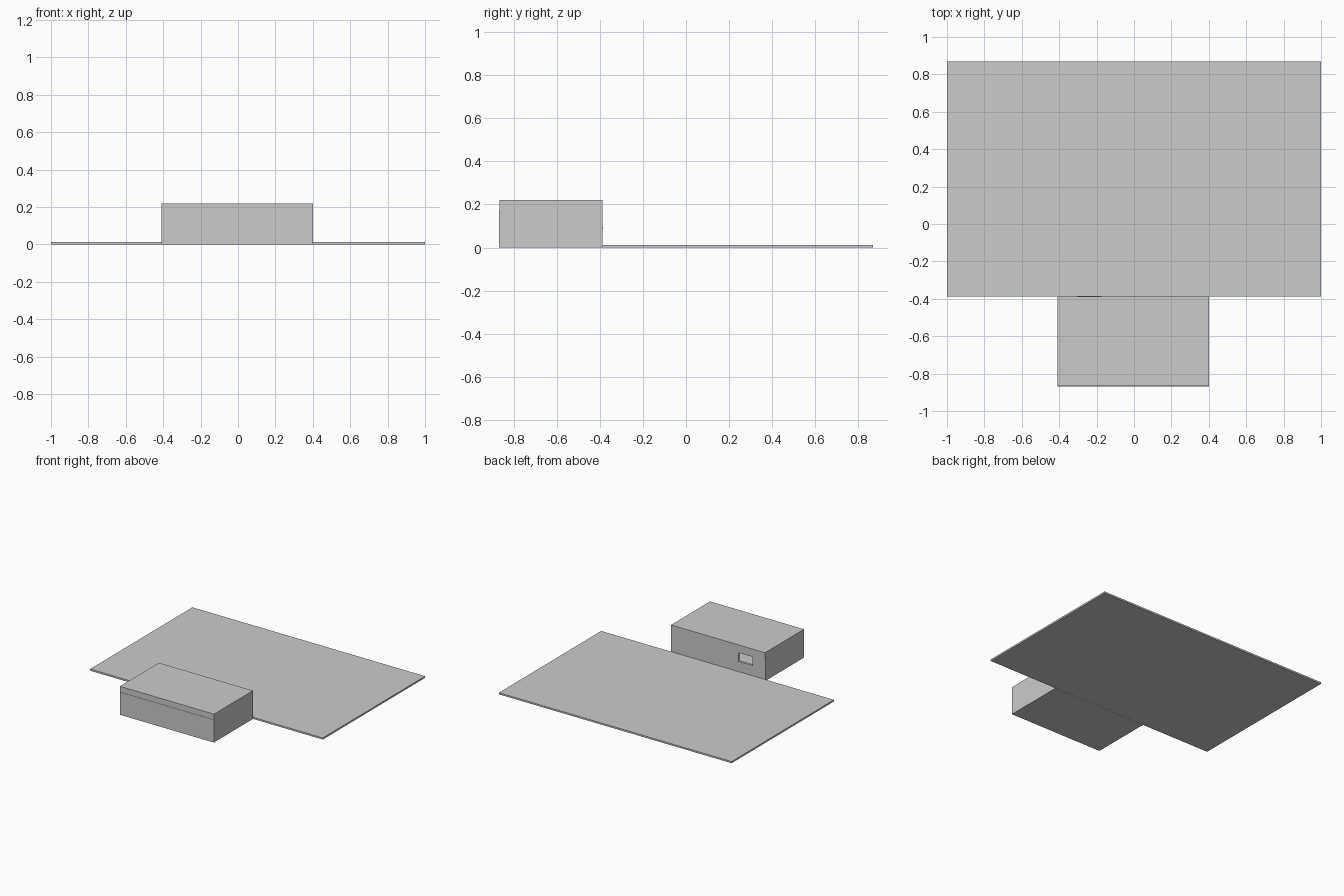
import bpy, bmesh
from mathutils import Vector

if "Cube" in bpy.data.objects:
    bpy.data.objects.remove(bpy.data.objects["Cube"])


def boxes(name, spans):
    """One object from boxes given as (x0, x1, y0, y1, z0, z1)."""
    bm = bmesh.new()
    for x0, x1, y0, y1, z0, z1 in spans:
        verts = bmesh.ops.create_cube(bm, size=1)["verts"]
        lo, size = Vector((x0, y0, z0)), Vector((x1 - x0, y1 - y0, z1 - z0))
        for v in verts:
            v.co = lo + (v.co + Vector((.5, .5, .5))) * size
    mesh = bpy.data.meshes.new(name)
    bm.to_mesh(mesh)
    bm.free()
    ob = bpy.data.objects.new(name, mesh)
    bpy.context.collection.objects.link(ob)
    return ob


X0, X1 = -0.408, 0.4          # building footprint
Y0, Y1 = -0.868, -0.388
T, FLOOR, WALL, TOP = 0.015, 0.013, 0.176, 0.22
WX0, WX1, WZ0, WZ1 = -0.305, -0.175, 0.088, 0.163   # window opening

# Yard slab, floor and roof
boxes("yard_slab", [(-1, 1, Y1 + 0.001, 0.868, 0, FLOOR)])
boxes("floor", [(X0 + T, X1 - T, Y0 + T, Y1 - T, 0, FLOOR)])
boxes("roof", [(X0, X1, Y0 + 0.002, Y1, WALL, TOP)])

# Walls
boxes("front_wall", [(X0, X1, Y0, Y0 + T, 0, WALL)])
boxes("left_wall", [(X0, X0 + T, Y0 + T, Y1 - T, 0, WALL)])
boxes("right_wall", [(X1 - T, X1, Y0 + T, Y1 - T, 0, WALL)])

# Back wall with the window cut through
back = boxes("back_wall", [(X0 - 0.002, X1, Y1 - T, Y1, 0, WALL)])
cutter = boxes("window_cutter", [(WX0, WX1, Y1 - 0.05, Y1 + 0.05, WZ0, WZ1)])
cutter.hide_render = True
cutter.hide_set(True)
cut = back.modifiers.new("window", "BOOLEAN")
cut.operation = "DIFFERENCE"
cut.solver = "EXACT"
cut.object = cutter
bpy.context.view_layer.objects.active = back
bpy.ops.object.modifier_apply(modifier=cut.name)
bpy.data.objects.remove(cutter)

# Window frame and projecting sill
F, FY0, FY1 = 0.005, Y1 - 0.012, Y1 - 0.002
boxes("window_frame", [
    (WX0, WX0 + F, FY0, FY1, WZ0, WZ1),
    (WX1 - F, WX1, FY0, FY1, WZ0, WZ1),
    (WX0 + F, WX1 - F, FY0, FY1, WZ1 - F, WZ1),
])
boxes("window_sill", [(WX0, WX1, Y1 - T, Y1 + 0.004, WZ0, WZ0 + 0.006)])
